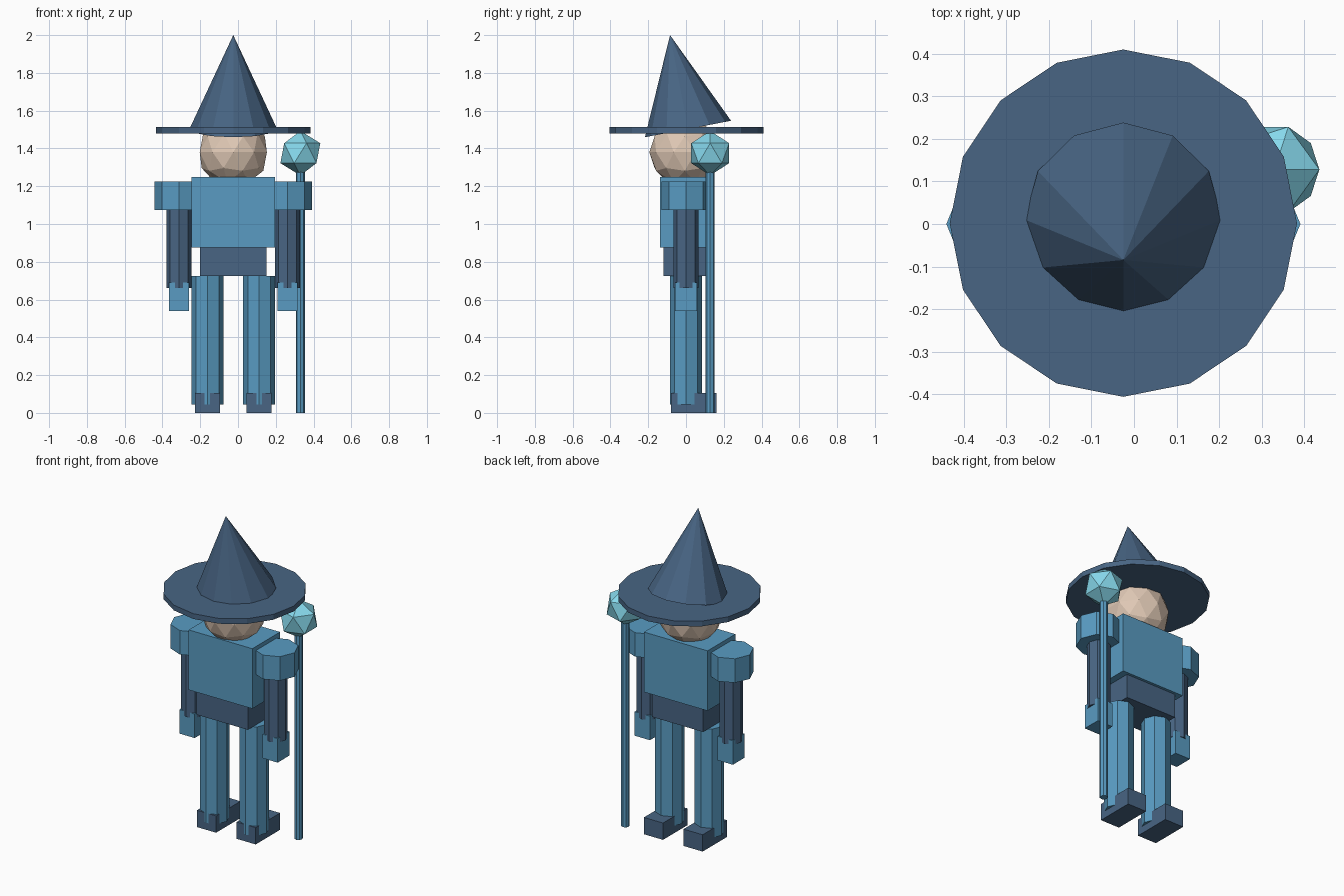
import bpy

if "Cube" in bpy.data.objects:
    bpy.data.objects.remove(bpy.data.objects["Cube"])

CX = -0.025  # body centre line


def material(name, rgb):
    m = bpy.data.materials.new(name)
    m.diffuse_color = (*rgb, 1)
    m.use_nodes = True
    m.node_tree.nodes["Principled BSDF"].inputs["Base Color"].default_value = m.diffuse_color
    return m


BLUE = material("light_blue", (0.10, 0.33, 0.54))
NAVY = material("dark_blue", (0.065, 0.13, 0.23))
SKIN = material("skin", (0.74, 0.58, 0.46))
GLOW = material("orb_cyan", (0.24, 0.69, 0.84))


def finish(name, mat):
    o = bpy.context.object
    o.name = name
    o.data.materials.append(mat)
    return o


def box(name, mat, x, y, z0, z1, hx, hy):
    bpy.ops.mesh.primitive_cube_add(size=2, location=(x, y, (z0 + z1) / 2))
    o = finish(name, mat)
    o.scale = (hx, hy, (z1 - z0) / 2)


def prism(name, mat, x, y, z0, z1, r, sides=8):
    bpy.ops.mesh.primitive_cylinder_add(vertices=sides, radius=r, depth=z1 - z0,
                                        location=(x, y, (z0 + z1) / 2))
    finish(name, mat)


def ball(name, mat, loc, r, level):
    bpy.ops.mesh.primitive_ico_sphere_add(subdivisions=level, radius=r, location=loc)
    finish(name, mat)


# torso, pelvis and head
box("torso", BLUE, CX, 0, 0.875, 1.25, 0.22, 0.137)
box("pelvis", NAVY, CX, 0, 0.725, 0.875, 0.177, 0.12)
ball("head", SKIN, (CX, -0.007, 1.38), 0.187, 2)

# limbs on both sides
for side, s in (("left", -1), ("right", 1)):
    leg_x, arm_x = CX + s * 0.137, CX + s * 0.287
    prism("leg_" + side, BLUE, leg_x, 0, 0.045, 0.725, 0.085)
    box("foot_" + side, NAVY, leg_x, 0.041, 0, 0.105, 0.066, 0.12)
    prism("shoulder_" + side, BLUE, arm_x, 0, 1.075, 1.225, 0.129)
    prism("arm_" + side, NAVY, arm_x, 0, 0.66, 1.15, 0.067)
    box("hand_" + side, BLUE, arm_x, 0, 0.54, 0.69, 0.053, 0.058)

# hat: flat brim and a cone tipped toward the front
prism("hat_brim", NAVY, CX, 0.002, 1.48, 1.513, 0.408, 16)
bpy.ops.mesh.primitive_cone_add(vertices=12, radius1=0.232, radius2=0, depth=0.506,
                                location=(CX, -0.037, 1.7515), rotation=(0.189, 0, 0))
finish("hat_cone", NAVY)

# staff with orb
prism("staff", BLUE, 0.33, 0.128, 0, 1.3, 0.024)
ball("staff_orb", GLOW, (0.33, 0.128, 1.375), 0.118, 1)
